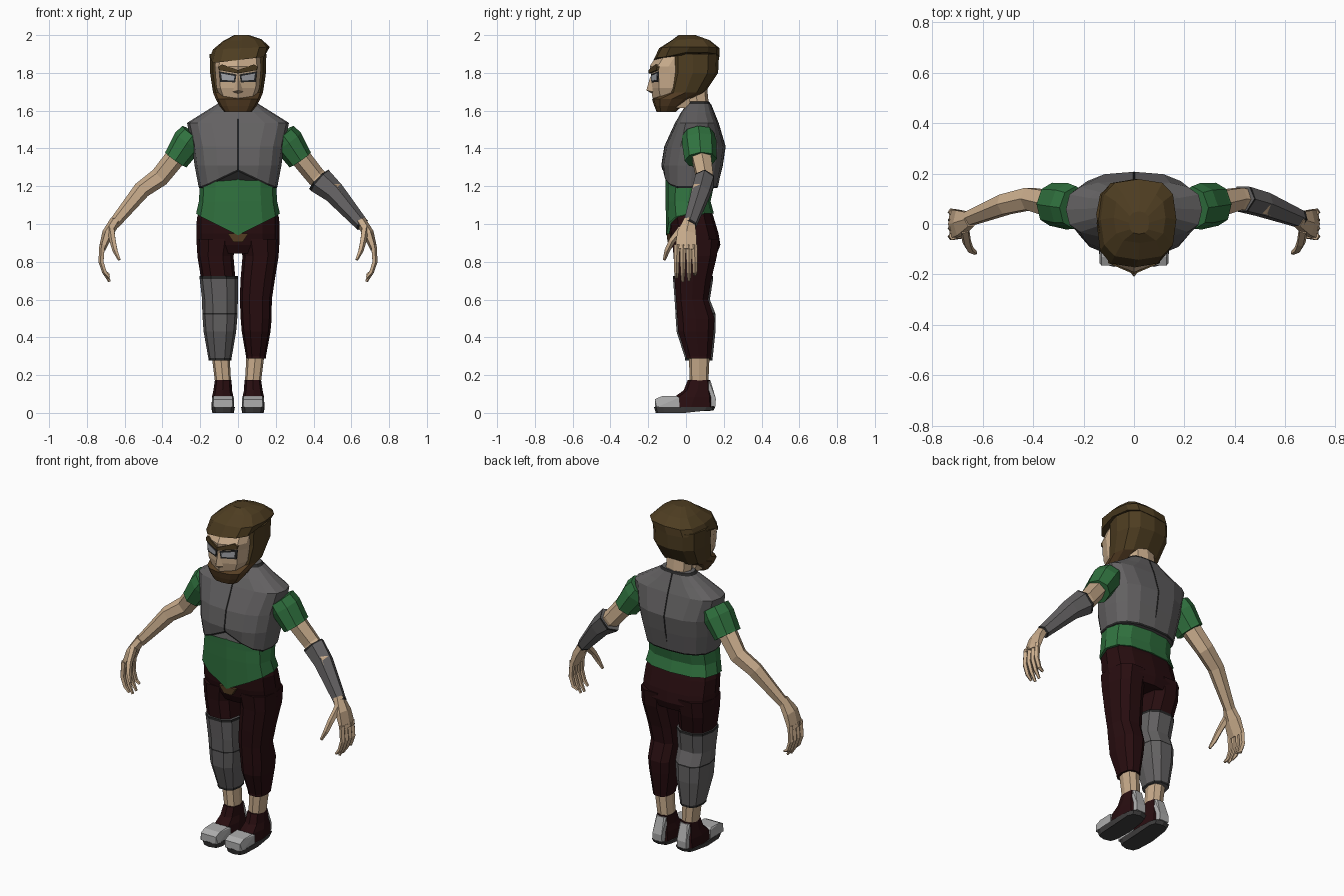
import bpy, bmesh, math
from mathutils import Vector


def material(name, r, g, b):
    m = bpy.data.materials.new(name)
    m.diffuse_color = (r, g, b, 1)
    return m


SKIN = material("skin", .58, .41, .26)
HAIR = material("hair brown", .075, .046, .015)
BEARD = material("beard brown", .095, .05, .018)
ARMOUR = material("armour grey", .125, .12, .122)
TRIM = material("dark trim", .02, .02, .02)
GREEN = material("shirt green", .03, .17, .05)
PANTS = material("dark red cloth", .021, .004, .005)
TOE = material("light grey", .42, .42, .42)
SOLE = material("sole grey", .05, .048, .048)
EYE = material("eye grey", .36, .37, .4)


def finish(name, bm, mats):
    bmesh.ops.recalc_face_normals(bm, faces=bm.faces)
    me = bpy.data.meshes.new(name)
    bm.to_mesh(me)
    bm.free()
    for m in mats:
        me.materials.append(m)
    ob = bpy.data.objects.new(name, me)
    bpy.context.collection.objects.link(ob)
    return ob


def loft(name, rings, mats, bands=None, s=1):
    """Skin a list of point rings; bands gives the material slot of each strip."""
    bm = bmesh.new()
    vs = [[bm.verts.new((p[0] * s, p[1], p[2])) for p in r] for r in rings]
    n = len(vs[0])
    for k in range(len(vs) - 1):
        for i in range(n):
            j = (i + 1) % n
            f = bm.faces.new((vs[k][i], vs[k][j], vs[k + 1][j], vs[k + 1][i]))
            f.material_index = bands[k] if bands else 0
    bm.faces.new(vs[0])
    bm.faces.new(vs[-1])
    return finish(name, bm, mats)


def ring(z, x0, x1, y0, y1, n=12, p=2.6):
    """Rounded-box ring inside bounds; z may be a function of x and y."""
    pts = []
    for i in range(n):
        a = 2 * math.pi * i / n
        c, t = math.cos(a), math.sin(a)
        x = (x0 + x1) / 2 + (x1 - x0) / 2 * math.copysign(abs(c) ** (2 / p), c)
        y = (y0 + y1) / 2 + (y1 - y0) / 2 * math.copysign(abs(t) ** (2 / p), t)
        if abs(c) < 1e-6:
            x = (x0 + x1) / 2
        pts.append((x, y, z(x, y) if callable(z) else z))
    return pts


def tube(name, pts, radii, mats, bands=None, s=1, n=6):
    """Tube along a path; radii are (in front plane, across depth)."""
    P = [Vector(p) for p in pts]
    rings = []
    for k, p in enumerate(P):
        d = (P[min(k + 1, len(P) - 1)] - P[max(k - 1, 0)]).normalized()
        u = d.cross(Vector((0, 1, 0))).normalized()
        v = u.cross(d)
        ru, rv = radii[k]
        rings.append([p + u * ru * math.cos(2 * math.pi * i / n)
                      + v * rv * math.sin(2 * math.pi * i / n) for i in range(n)])
    return loft(name, rings, mats, bands, s)


def hull(name, pts, mat, s=1):
    bm = bmesh.new()
    for p in pts:
        bm.verts.new((p[0] * s, p[1], p[2]))
    bmesh.ops.convex_hull(bm, input=bm.verts[:])
    return finish(name, bm, [mat])


def plate(name, pts, mat, s=1, t=.008):
    return hull(name, pts + [(x, y + t, z) for x, y, z in pts], mat, s)


# Shirt with its pointed front hem
def hem(x, y):
    return 1.055 - (.115 * max(0, 1 - abs(x) / .23) if y < .02 else 0)


loft("shirt", [ring(hem, -.222, .222, -.105, .148),
               ring(1.12, -.207, .207, -.108, .13),
               ring(1.19, -.203, .203, -.108, .145),
               ring(1.32, -.205, .205, -.11, .15)], [GREEN])


# Chest armour with arched lower edge and dark rim
def arch(dz):
    return lambda x, y: 1.19 + dz + (.09 * max(0, 1 - abs(x) / .19) if y < 0 else 0)


loft("chest_armour", [ring(arch(0), -.205, .205, -.116, .165, 16),
                      ring(arch(.01), -.209, .209, -.12, .17, 16),
                      ring(1.31, -.23, .23, -.128, .192, 16),
                      ring(1.41, -.243, .243, -.112, .207, 16),
                      ring(1.535, -.27, .27, -.055, .17, 16, 3),
                      ring(1.585, -.19, .19, -.03, .15, 16),
                      ring(1.635, -.11, .11, .005, .13, 16),
                      ring(1.648, -.098, .098, .015, .122, 16)],
     [ARMOUR, TRIM], [1, 0, 0, 0, 0, 0, 1])
for name, path in (
        ("front_seam", [(-.122, 1.285), (-.128, 1.31), (-.112, 1.41), (-.055, 1.535), (.005, 1.635)]),
        ("back_seam", [(.165, 1.2), (.192, 1.31), (.207, 1.41), (.17, 1.535), (.13, 1.635)])):
    tube(name, [(0, y, z) for y, z in path], [(.003, .003)] * 5, [TRIM], n=4)

# Hips and buckle
loft("hips", [ring(1.07, -.205, .205, -.08, .135),
              ring(1.03, -.218, .218, -.095, .148),
              ring(.95, -.22, .22, -.09, .172),
              ring(.89, -.219, .219, -.075, .182),
              ring(.845, -.2, .2, -.05, .165)], [PANTS])
plate("belt_buckle", [(-.055, -.102, .95), (.055, -.102, .95), (.025, -.098, .905),
                      (-.025, -.098, .905)], BEARD, t=.03)

# Legs, ankles and shoes
LEG = [(.92, .005, .219, -.08, .178), (.83, .024, .215, -.07, .168),
       (.70, .013, .194, -.064, .136), (.60, .01, .179, -.056, .12),
       (.50, .014, .178, -.05, .155), (.43, .02, .172, -.045, .15),
       (.30, .042, .148, -.002, .135), (.288, .042, .148, -.002, .135)]
for s, side in ((1, "right"), (-1, "left")):
    loft(side + "_trouser_leg", [ring(*r, 10) for r in LEG], [PANTS], s=s)
    loft(side + "_ankle", [ring(.31, .045, .14, .015, .125, 8),
                           ring(.15, .036, .12, .02, .118, 8)], [SKIN], s=s)
    loft(side + "_shoe", [ring(.175, .034, .122, .01, .128, 8),
                          ring(.12, .032, .13, -.012, .135, 8),
                          ring(.085, .024, .138, -.06, .15, 8),
                          ring(.028, .02, .14, -.1, .152, 8, 3)], [PANTS], s=s)
    hull(side + "_toe_cap",
         [(x, y, z) for x in (.022, .137) for y, z in
          ((-.035, .03), (-.035, .082), (-.06, .07), (-.155, .03))]
         + [(x, y, z) for x in (.03, .129) for y, z in ((-.165, .03), (-.165, .072), (-.13, .088), (-.05, .09))],
         TOE, s)
    hull(side + "_heel_strip",
         [(.055, .13, .17), (.1, .13, .17), (.045, .12, .17), (.11, .12, .17),
          (.05, .158, .075), (.11, .158, .075), (.05, .156, .035), (.11, .156, .035),
          (.04, .11, .035), (.12, .11, .035)], TOE, s)
    loft(side + "_sole", [ring(lambda x, y: .012 if y > .1 else 0, .022, .136, -.16, .145, 12, 4),
                          ring(.032, .016, .142, -.17, .156, 12, 4)], [SOLE], s=s)

# Armour on the left lower leg
SHIN = [(.725, .001, .203, -.073, .148), (.71, .001, .203, -.073, .148),
        (.60, .001, .19, -.064, .13), (.53, .002, .189, -.06, .158),
        (.522, .002, .189, -.06, .16), (.43, .01, .182, -.054, .16),
        (.29, .034, .157, -.008, .144), (.278, .034, .157, -.008, .144)]
loft("shin_armour", [ring(*r, 10) for r in SHIN], [ARMOUR, TRIM], [1, 0, 0, 1, 0, 0, 1], -1)

# Arms, sleeves and hands
for s, side in ((1, "right"), (-1, "left")):
    tube(side + "_arm", [(.28, .072, 1.42), (.345, .085, 1.335), (.415, .1, 1.248),
                         (.51, .078, 1.18), (.657, .02, 1.0)],
         [(.055, .06), (.054, .056), (.052, .05), (.046, .046), (.03, .032)], [SKIN], s=s)
    tube(side + "_sleeve", [(.235, .065, 1.475), (.265, .07, 1.435), (.322, .077, 1.35), (.329, .078, 1.34)],
         [(.075, .085), (.083, .092), (.07, .086), (.07, .086)], [GREEN], s=s, n=8)
    tube(side + "_palm", [(.648, .018, 1.02), (.69, .004, .95), (.72, .0, .865)],
         [(.028, .032), (.03, .058), (.018, .066)], [SKIN], s=s)
    for i, (y, tip) in enumerate(((-.05, .715), (-.017, .695), (.016, .7), (.047, .73))):
        tube(f"{side}_finger_{i + 1}", [(.718, y * .95, .89), (.724, y, .80), (.706, y, .745), (.68, y, tip)],
             [(.016, .017), (.015, .015), (.013, .013), (.007, .008)], [SKIN], s=s, n=5)
    tube(side + "_thumb", [(.672, -.02, .975), (.662, -.075, .91), (.65, -.1, .86), (.628, -.115, .81)],
         [(.02, .024), (.018, .018), (.015, .015), (.008, .008)], [SKIN], s=s, n=5)

# Armour on the right forearm
tube("forearm_armour", [(.427, .1, 1.237), (.436, .098, 1.228), (.51, .078, 1.165), (.652, .022, 1.002), (.66, .018, .993)],
     [(.072, .056), (.072, .056), (.058, .054), (.037, .038), (.037, .038)],
     [ARMOUR, TRIM], [1, 0, 0, 1])

# Neck and face
loft("neck", [ring(1.58, -.09, .09, .0, .13, 8), ring(1.64, -.075, .075, .0, .12, 8),
              ring(1.74, -.075, .075, -.02, .11, 8)], [SKIN])


def face_ring(z, w, yf):
    half = [(w * .82, yf + .042), (w, yf + .1), (w * .9, .02)]
    return [(0, yf, z)] + [(x, y, z) for x, y in half] + [(-x, y, z) for x, y in half[::-1]]


loft("face", [face_ring(1.615, .075, -.145), face_ring(1.67, .092, -.178),
              face_ring(1.72, .114, -.186), face_ring(1.80, .12, -.186),
              face_ring(1.835, .122, -.192), face_ring(1.90, .115, -.15)], [SKIN])
hull("nose", [(0, -.188, 1.785), (-.028, -.175, 1.70), (.028, -.175, 1.70), (0, -.21, 1.708), (0, -.18, 1.69)], SKIN)

# Eyes and slanted brows lying on the angled face planes
for s, side in ((1, "right"), (-1, "left")):
    def on_face(pts, lift):
        return [(x, -.186 + .43 * x - lift, z) for x, z in pts]
    plate(side + "_eye_outline", on_face([(.008, 1.792), (.1, 1.808), (.094, 1.752), (.015, 1.75)], .004), TRIM, s)
    plate(side + "_eye", on_face([(.018, 1.784), (.09, 1.797), (.085, 1.762), (.022, 1.76)], .007), EYE, s)
    plate(side + "_brow", on_face([(.0, 1.815), (.0, 1.797), (.1, 1.815), (.104, 1.832), (.085, 1.845)], .013),
          HAIR, s, .02)

# Beard, side hair and swept hair cap
loft("beard_and_side_hair",
     [ring(1.592, -.072, .072, -.155, -.055), ring(1.625, -.098, .098, -.168, -.02),
      ring(1.662, -.118, .118, -.18, .03), ring(1.695, -.132, .132, -.11, .1),
      ring(1.80, -.148, .148, -.098, .17), ring(1.9, -.15, .15, -.1, .175)],
     [HAIR, BEARD], [1, 1, 1, 0, 0])


def fringe(x, y):
    return 1.868 + .12 * x if y < -.05 else 1.885 + .16 * max(0, x)


loft("hair_cap",
     [ring(fringe, -.148, .152, -.172, .178, 12, 3),
      ring(lambda x, y: 1.93 + .04 * x, -.132, .168, -.142, .178, 12, 3),
      ring(lambda x, y: 1.972 + .05 * x, -.08, .125, -.075, .125, 12, 3),
      ring(2.0, -.02, .06, -.04, .05)], [HAIR])
